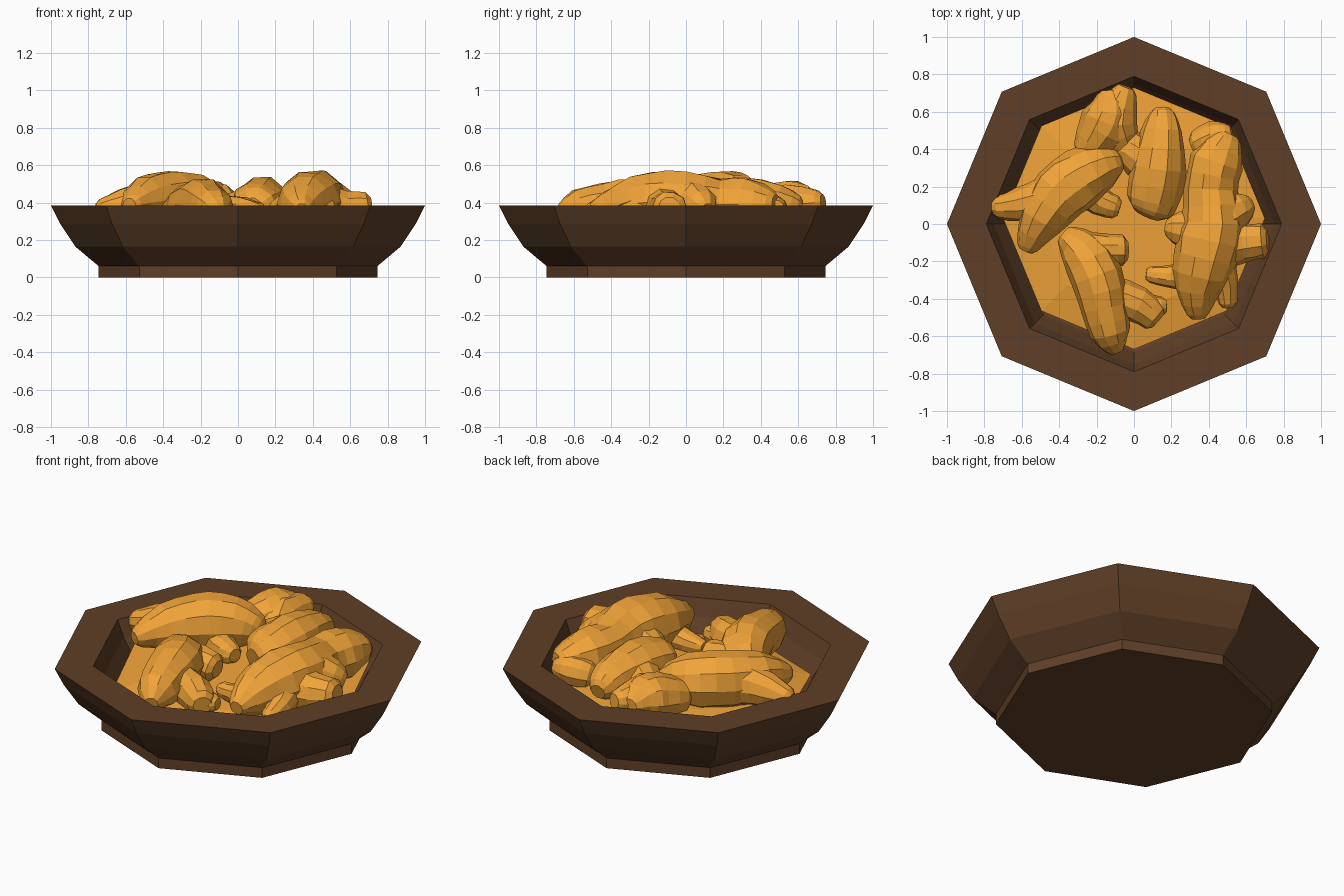
import bpy, bmesh, math, random
from mathutils import Vector

random.seed(4)


def material(name, color):
    m = bpy.data.materials.new(name)
    m.diffuse_color = (*color, 1)
    return m


wood = material("dark_wood", (0.115, 0.05, 0.02))
amber = material("ginger_skin", (0.88, 0.37, 0.04))


def finish(name, bm, mat):
    bmesh.ops.recalc_face_normals(bm, faces=bm.faces[:])
    me = bpy.data.meshes.new(name)
    bm.to_mesh(me)
    bm.free()
    me.materials.append(mat)
    ob = bpy.data.objects.new(name, me)
    bpy.context.collection.objects.link(ob)
    return ob


def bridge(bm, rings):
    n = len(rings[0])
    for a, b in zip(rings, rings[1:]):
        for i in range(n):
            j = (i + 1) % n
            bm.faces.new((a[i], a[j], b[j], b[i]))
    bm.faces.new(rings[0][::-1])
    bm.faces.new(rings[-1])


def octagonal(name, profile, mat, tilt=0.0):
    """Eight-sided lathe with a corner on each axis, capped at both ends."""
    bm = bmesh.new()
    rings = []
    for r, z in profile:
        ring = []
        for i in range(8):
            a = i * math.pi / 4
            y = r * math.sin(a)
            ring.append(bm.verts.new((r * math.cos(a), y, z + tilt * y)))
        rings.append(ring)
    bridge(bm, rings)
    return finish(name, bm, mat)


def tube(bm, pts, sides=10):
    """Knobbly tapered root through (x, y, z, radius) points, blunt ends."""
    def spline(i, t):
        p = [pts[min(max(i + k, 0), len(pts) - 1)] for k in (-1, 0, 1, 2)]
        return [0.5 * (2 * b + (c - a) * t + (2 * a - 5 * b + 4 * c - d) * t * t
                       + (3 * b - a - 3 * c + d) * t ** 3) for a, b, c, d in zip(*p)]
    path = [spline(i, t) for i in range(len(pts) - 1) for t in (0, 0.5)] + [list(pts[-1])]
    pos = [Vector(p[:3]) for p in path]
    rad = [p[3] for p in path]
    # short chamfered tips
    for at, nb in ((0, 1), (-1, -2)):
        d = (pos[at] - pos[nb]).normalized()
        tip, r = pos[at] + d * 0.025, rad[at] * 0.65
        if at == 0:
            head = (tip, r)
        else:
            tail = (tip, r)
    pos = [head[0]] + pos + [tail[0]]
    rad = [head[1]] + rad + [tail[1]]
    rings = []
    for k, (c, r) in enumerate(zip(pos, rad)):
        d = (pos[min(k + 1, len(pos) - 1)] - pos[max(k - 1, 0)]).normalized()
        side = d.cross(Vector((0, 0, 1))).normalized()
        up = side.cross(d)
        ring = []
        for i in range(sides):
            a = 2 * math.pi * i / sides
            w = r * random.uniform(0.95, 1.05)
            ring.append(bm.verts.new(c + side * w * math.cos(a) + up * w * math.sin(a)))
        rings.append(ring)
    bridge(bm, rings)


def root(name, *paths):
    bm = bmesh.new()
    for p in paths:
        tube(bm, p)
    return finish(name, bm, amber)


# Bowl: foot, flared wall, flat rim and hollow inside
octagonal("foot", [(0.745, 0), (0.745, 0.06)], wood)
octagonal("bowl", [(0.745, 0.06), (0.87, 0.165), (0.95, 0.285), (1, 0.385),
                   (0.79, 0.385), (0.75, 0.29), (0.685, 0.19), (0.6, 0.12)], wood)

# Slightly tilted bed of filling
bed = octagonal("filling", [(0.6, 0.17), (0.70, 0.255), (0.5, 0.285)], amber, tilt=0.055)
bed.location.y = 0.03

# Ginger roots
root("root_left",
     [(-0.57, -0.12, .39, .06), (-0.5, 0.02, .41, .125), (-0.4, 0.16, .41, .16),
      (-0.28, 0.25, .41, .16), (-0.16, 0.31, .40, .12), (-0.1, 0.33, .38, .08)],
     [(-0.48, 0.13, .40, .12), (-0.62, 0.1, .38, .09), (-0.73, 0.09, .36, .06)],
     [(-0.28, 0.2, .34, .09), (-0.18, 0.12, .33, .08), (-0.1, 0.09, .33, .06)])
root("root_back",
     [(-0.25, 0.38, .36, .09), (-0.17, 0.5, .38, .13), (-0.13, 0.6, .39, .13),
      (-0.13, 0.69, .39, .07)],
     [(-0.06, 0.42, .35, .09), (-0.1, 0.55, .38, .12), (-0.05, 0.71, .40, .065)])
root("root_middle",
     [(0.15, 0.59, .37, .07), (0.15, 0.5, .39, .11), (0.13, 0.3, .39, .15),
      (0.1, 0.13, .37, .14), (0.08, 0.07, .36, .11)],
     [(0.08, 0.32, .37, .12), (-0.02, 0.4, .36, .1), (-0.1, 0.42, .34, .07)])
root("root_right",
     [(0.5, 0.46, .39, .08), (0.44, 0.33, .39, .145), (0.41, 0.18, .39, .14),
      (0.42, 0, .40, .17), (0.38, -0.18, .40, .17), (0.34, -0.36, .38, .12),
      (0.34, -0.48, .36, .06)],
     [(0.34, 0.42, .34, .08), (0.43, 0.46, .36, .09), (0.5, 0.48, .37, .06)],
     [(0.4, 0.02, .39, .14), (0.52, 0.06, .39, .12), (0.6, 0.1, .36, .07)],
     [(0.42, -0.12, .37, .13), (0.58, -0.1, .36, .11), (0.69, -0.09, .37, .09)],
     [(0.4, -0.05, .37, .14), (0.28, -0.03, .36, .11), (0.2, -0.02, .34, .07)],
     [(0.3, -0.28, .33, .08), (0.18, -0.28, .31, .06), (0.09, -0.27, .31, .045)],
     [(0.45, -0.22, .35, .1), (0.49, -0.32, .33, .07), (0.5, -0.42, .31, .05)])
root("root_front",
     [(-0.36, -0.07, .36, .07), (-0.28, -0.14, .37, .12), (-0.2, -0.28, .39, .14),
      (-0.16, -0.44, .38, .13), (-0.13, -0.58, .36, .11), (-0.1, -0.66, .34, .06)],
     [(-0.25, -0.14, .36, .1), (-0.14, -0.14, .36, .09), (-0.06, -0.14, .35, .08)],
     [(-0.12, -0.38, .35, .1), (0.02, -0.43, .33, .1), (0.11, -0.5, .32, .08)],
     [(0.0, -0.42, .32, .08), (0.08, -0.44, .31, .07), (0.15, -0.44, .31, .05)])
